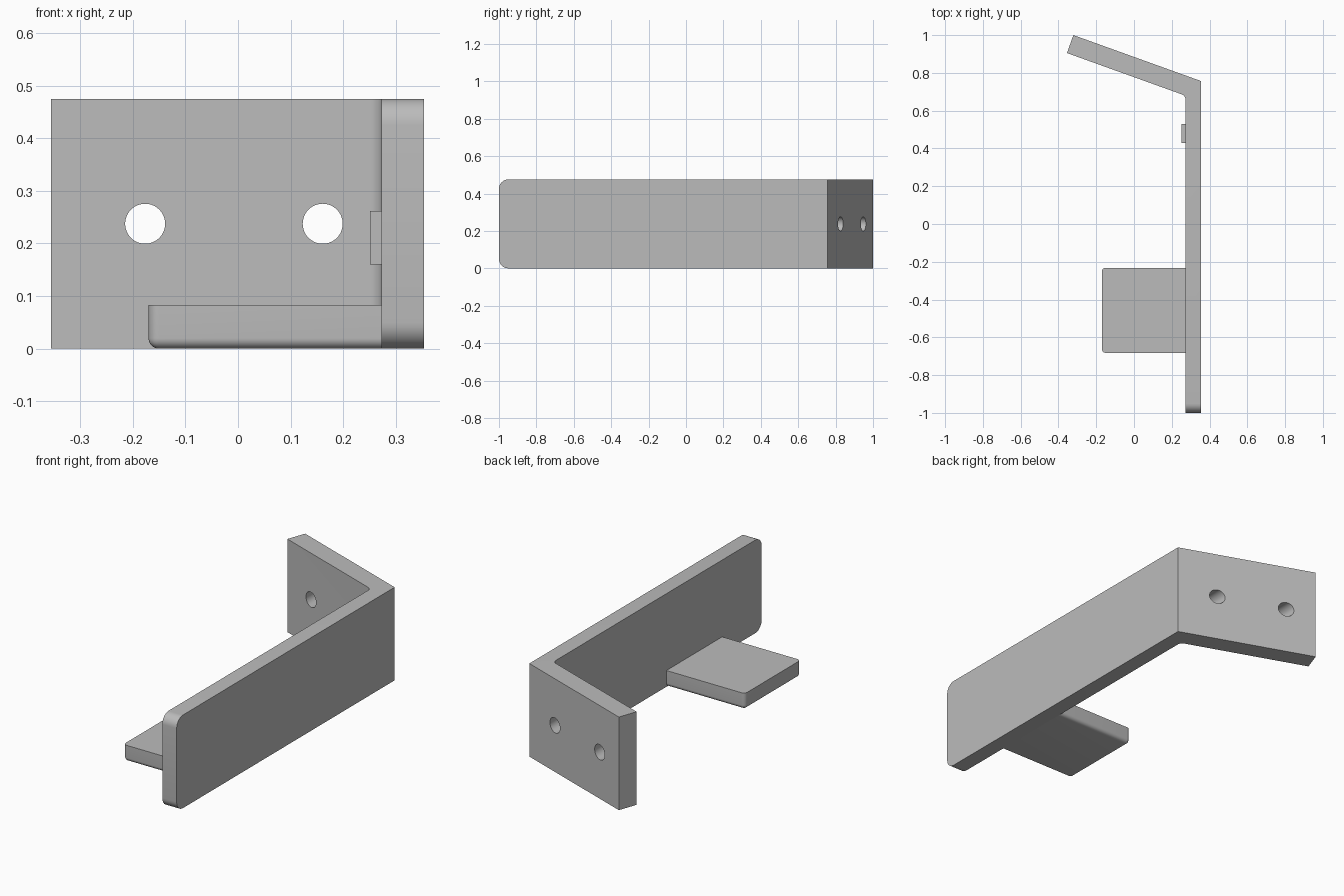
import bpy, bmesh
from math import cos, sin, radians, pi
from mathutils import Vector

cube = bpy.data.objects.get("Cube")
if cube:
    bpy.data.objects.remove(cube, do_unlink=True)

grey = bpy.data.materials.new("plain grey")
grey.use_nodes = True
colour = (0.5, 0.5, 0.5, 1)
grey.diffuse_color = colour
grey.node_tree.nodes["Principled BSDF"].inputs["Base Color"].default_value = colour

HEIGHT = 0.475
INNER, OUTER = 0.273, 0.354


def finish(name, bm):
    bmesh.ops.recalc_face_normals(bm, faces=bm.faces[:])
    mesh = bpy.data.meshes.new(name)
    bm.to_mesh(mesh)
    bm.free()
    obj = bpy.data.objects.new(name, mesh)
    bpy.context.collection.objects.link(obj)
    mesh.materials.append(grey)
    return obj


def prism(points, height):
    bm = bmesh.new()
    face = bm.faces.new([bm.verts.new((x, y, 0)) for x, y in points])
    top = bmesh.ops.extrude_face_region(bm, geom=[face])["geom"]
    verts = [v for v in top if isinstance(v, bmesh.types.BMVert)]
    bmesh.ops.translate(bm, verts=verts, vec=(0, 0, height))
    return bm


def box(x0, x1, y0, y1, z0, z1):
    bm = prism([(x0, y0), (x1, y0), (x1, y1), (x0, y1)], z1 - z0)
    bmesh.ops.translate(bm, verts=bm.verts[:], vec=(0, 0, z0))
    return bm


def round_edges(bm, rule, radius):
    edges = [e for e in bm.edges if rule(*(v.co for v in e.verts))]
    bmesh.ops.bevel(bm, geom=edges, offset=radius, segments=8,
                    profile=0.5, affect='EDGES', clamp_overlap=True)


def smooth(obj):
    bpy.ops.object.select_all(action='DESELECT')
    obj.select_set(True)
    bpy.context.view_layer.objects.active = obj
    bpy.ops.object.shade_smooth_by_angle(angle=radians(25))


# Bent plate: long arm and angled flange with a small inner bend radius
centre, r = Vector((INNER - 0.03, 0.658)), 0.03
bend = [(centre.x + r * cos(a), centre.y + r * sin(a))
        for a in [radians(70) * i / 8 for i in range(9)]]
bm = prism([(INNER, -1), (OUTER, -1), (OUTER, 0.757), (-0.321, 1.0),
            (-0.355, 0.905)] + bend[::-1], HEIGHT)
round_edges(bm, lambda a, b: a.y < -0.99 and b.y < -0.99 and a.z == b.z, 0.05)
plate = finish("bent_plate", bm)

# Screw holes bored front to back through the flange
for x in (-0.1765, 0.161):
    bm = bmesh.new()
    bmesh.ops.create_cone(bm, cap_ends=True, segments=48, radius1=0.038,
                          radius2=0.038, depth=1)
    for v in bm.verts:
        v.co = (v.co.x + x, v.co.z + 0.9, v.co.y + HEIGHT / 2)
    cutter = finish("hole_cutter", bm)
    cut = plate.modifiers.new("hole", 'BOOLEAN')
    cut.operation, cut.solver, cut.object = 'DIFFERENCE', 'EXACT', cutter
    bpy.ops.object.select_all(action='DESELECT')
    bpy.context.view_layer.objects.active = plate
    plate.select_set(True)
    bpy.ops.object.modifier_apply(modifier=cut.name)
    bpy.data.objects.remove(cutter, do_unlink=True)
smooth(plate)

# Shelf tab: rounded free corners and underside, crisp top rim
SHELF_TIP = -0.17
bm = box(SHELF_TIP, INNER, -0.682, -0.232, 0, 0.083)


def free_lower_edge(a, b):
    upright = a.z != b.z and a.x < 0
    underside = a.z == b.z == 0 and min(a.x, b.x) < 0
    return upright or underside


round_edges(bm, free_lower_edge, 0.02)
smooth(finish("shelf_tab", bm))

# Small raised stop on the inner face of the arm
finish("stop_block", box(0.251, INNER, 0.43, 0.53, 0.16, 0.262))
